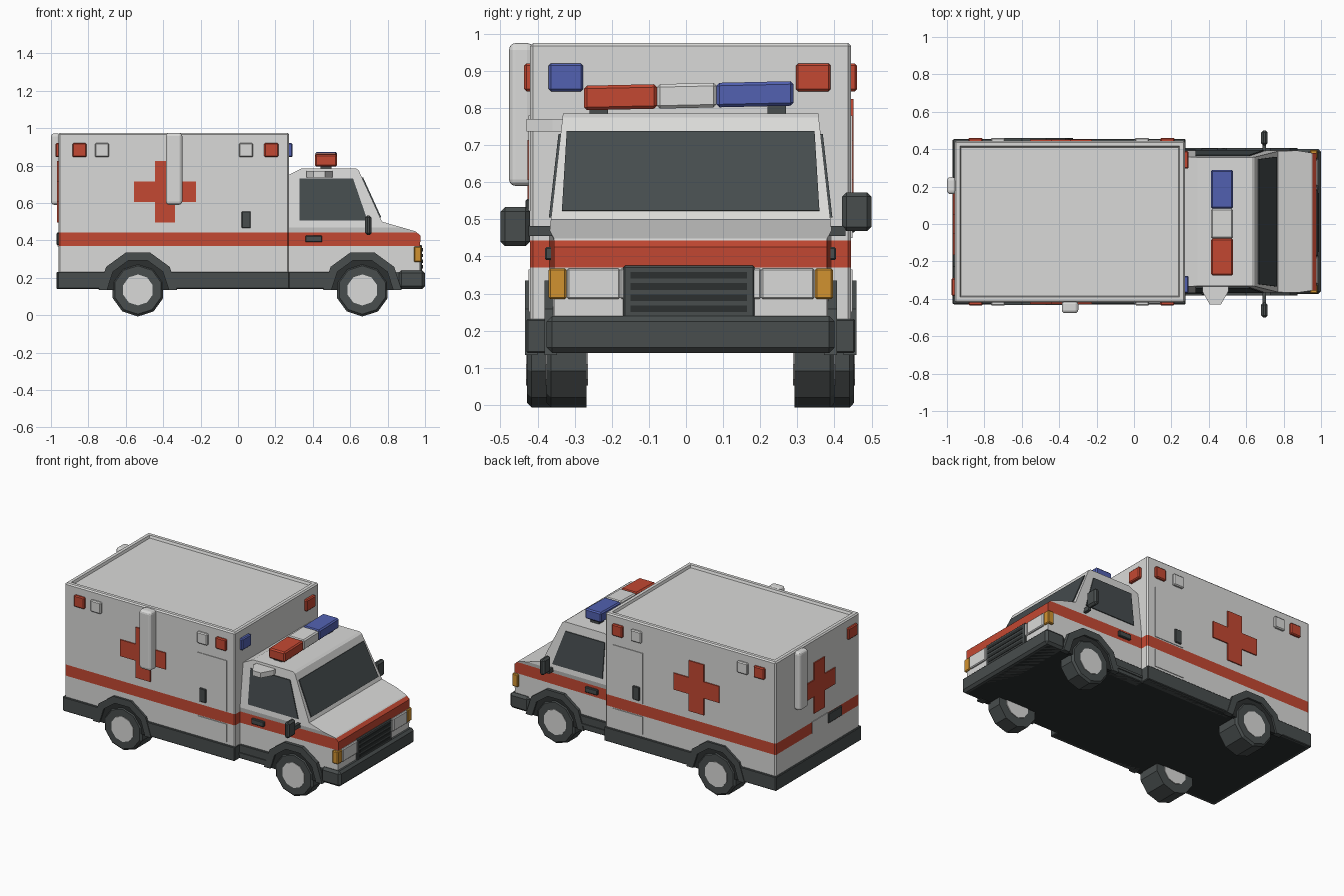
import bpy, bmesh, math
from mathutils import Vector

if "Cube" in bpy.data.objects:
    bpy.data.objects.remove(bpy.data.objects["Cube"])

CY = 0.0125            # centre line of the vehicle body
BOX_W, CAB_W = 0.4325, 0.38


def material(name, r, g, b):
    m = bpy.data.materials.new(name)
    m.use_nodes = True
    m.diffuse_color = (r, g, b, 1)
    m.node_tree.nodes["Principled BSDF"].inputs["Base Color"].default_value = (r, g, b, 1)
    return m


WHITE = material("body_white", 0.70, 0.70, 0.69)
RED = material("signal_red", 0.55, 0.065, 0.032)
DARK = material("dark_grey", 0.065, 0.075, 0.075)
GLASS = material("window_glass", 0.06, 0.072, 0.076)
BLUE = material("signal_blue", 0.085, 0.12, 0.44)
ORANGE = material("indicator_orange", 0.64, 0.29, 0.03)
BLACK = material("shadow_black", 0.025, 0.029, 0.029)


def finish(name, bm, *mats):
    bmesh.ops.recalc_face_normals(bm, faces=bm.faces)
    me = bpy.data.meshes.new(name)
    bm.to_mesh(me)
    bm.free()
    for m in mats:
        me.materials.append(m)
    ob = bpy.data.objects.new(name, me)
    bpy.context.collection.objects.link(ob)
    return ob


def cuboid(x0, x1, y0, y1, z0, z1, bevel=0.0, segments=1):
    bm = bmesh.new()
    bmesh.ops.create_cube(bm, size=1)
    for v in bm.verts:
        v.co = (x1 if v.co.x > 0 else x0, y1 if v.co.y > 0 else y0, z1 if v.co.z > 0 else z0)
    if bevel:
        bmesh.ops.bevel(bm, geom=bm.edges[:], offset=bevel, segments=segments,
                        profile=0.5, affect='EDGES')
    return bm


def block(name, x, y, z, mat, bevel=0.0, segments=1):
    return finish(name, cuboid(*x, *sorted(y), *z, bevel, segments), mat)


def extrude(points, vec):
    bm = bmesh.new()
    face = bm.faces.new([bm.verts.new(p) for p in points])
    new = bmesh.ops.extrude_face_region(bm, geom=[face])["geom"]
    bmesh.ops.translate(bm, vec=vec, verts=[v for v in new if isinstance(v, bmesh.types.BMVert)])
    if face.is_valid and len(face.link_faces if hasattr(face, "link_faces") else []) > 0:
        bm.faces.remove(face)
    return bm


def slab(name, points, vec, mat):
    return finish(name, extrude(points, vec), mat)


def paint_bands(bm):
    # Cut along the stripe and skirt heights, then colour by height
    for z in (0.23, 0.37, 0.443):
        bmesh.ops.bisect_plane(bm, geom=bm.verts[:] + bm.edges[:] + bm.faces[:],
                               plane_co=(0, 0, z), plane_no=(0, 0, 1))
    for f in bm.faces:
        z = f.calc_center_median().z
        f.material_index = 2 if z < 0.23 else 1 if 0.37 < z < 0.443 else 0
        if f.normal.z < -0.9 and z < 0.2:
            f.material_index = 3


def arc(x, y, r, a0, count):
    return [(x + r * math.cos(math.radians(a0 + 36 * k)), y,
             0.135 + r * math.sin(math.radians(a0 + 36 * k))) for k in range(count)]


# Rear box with a sunken roof panel
bm = cuboid(-0.96, 0.272, CY - BOX_W, CY + BOX_W, 0.14, 0.975, 0.008)
bm.normal_update()
top = max(bm.faces, key=lambda f: f.calc_center_median().z + f.calc_area())
bmesh.ops.inset_region(bm, faces=[top], thickness=0.03)
bmesh.ops.inset_region(bm, faces=[top], thickness=0.008, depth=-0.016)
bm.normal_update()
paint_bands(bm)
finish("rear_box", bm, WHITE, RED, DARK, BLACK)


# Cab: side profile, narrowed towards the roof
def cab_half(z):
    return CAB_W - 0.036 * max(0, (z - 0.47) / 0.315)


profile = [(0.26, 0.14), (0.97, 0.14), (0.975, 0.425), (0.95, 0.448), (0.77, 0.50),
           (0.645, 0.775), (0.63, 0.785), (0.34, 0.785), (0.26, 0.745)]
bm = extrude([(x, -1, z) for x, z in profile], (0, 2, 0))
bmesh.ops.bisect_plane(bm, geom=bm.verts[:] + bm.edges[:] + bm.faces[:],
                       plane_co=(0, 0, 0.47), plane_no=(0, 0, 1))
for v in bm.verts:
    half = cab_half(v.co.z) - (0.012 if v.co.x > 0.94 else 0)
    v.co.y = CY + math.copysign(half, v.co.y)
bmesh.ops.recalc_face_normals(bm, faces=bm.faces)
paint_bands(bm)
finish("cab", bm, WHITE, RED, DARK, BLACK)


# Windscreen
def screen_x(z):
    return 0.77 - (z - 0.50) * 0.125 / 0.275


corners = [(-0.347, 0.522), (0.347, 0.522), (0.334, 0.735), (-0.334, 0.735)]
slab("windscreen", [(screen_x(z), CY + y, z) for y, z in corners],
     Vector((0.275, 0, 0.125)).normalized() * 0.006, GLASS)

# Bumper, grille and lamps on the nose
block("front_bumper", (0.86, 1.0), (CY - 0.388, CY + 0.388), (0.14, 0.24), DARK, 0.015)
block("grille", (0.95, 0.985), (-0.17, 0.185), (0.235, 0.375), DARK, 0.005)
for i in range(4):
    z = 0.25 + i * 0.03
    block(f"grille_slot_{i + 1}", (0.98, 0.988), (-0.15, 0.165), (z, z + 0.018), BLACK)
for s, side in ((-1, "right"), (1, "left")):
    def across(a, b):
        return (CY + s * a, CY + s * b)
    block(f"{side}_headlight", (0.95, 0.985), across(0.19, 0.333), (0.285, 0.368), WHITE, 0.005)
    block(f"{side}_headlight_inner", (0.95, 0.982), across(0.125, 0.19), (0.285, 0.368), WHITE, 0.005)
    block(f"{side}_indicator", (0.94, 0.982), across(0.335, 0.383), (0.285, 0.368), ORANGE, 0.005)

crossbar, arm = 0.165, 0.054
cross = [(-arm, -crossbar), (arm, -crossbar), (arm, -arm), (crossbar, -arm), (crossbar, arm),
         (arm, arm), (arm, crossbar), (-arm, crossbar), (-arm, arm), (-crossbar, arm),
         (-crossbar, -arm), (-arm, -arm)]

# Parts repeated on both sides
for s, side in ((-1, "right"), (1, "left")):
    wall, cab_wall = CY + s * BOX_W, CY + s * CAB_W

    def out(base, a, b):
        return (base + s * a, base + s * b)

    # Side window and cab door handle
    shape = [(0.33, 0.505), (screen_x(0.505) - 0.075, 0.505),
             (screen_x(0.73) - 0.05, 0.73), (0.33, 0.73)]
    slab(f"{side}_cab_window", [(x, CY + s * cab_half(z), z) for x, z in shape],
         (0, s * 0.006, 0), GLASS)
    block(f"{side}_cab_handle", (0.36, 0.45), out(cab_wall, -0.01, 0.012), (0.39, 0.425), DARK, 0.004)

    # Wing mirror
    z = 0.48 if s < 0 else 0.52
    block(f"{side}_mirror", (0.68, 0.715), (s * 0.42, s * 0.50), (z - 0.052, z + 0.053), DARK, 0.012)
    block(f"{side}_mirror_arm", (0.688, 0.707), (s * 0.36, s * 0.43), (0.455, 0.482), DARK)

    # Cross, side door and its handle
    slab(f"{side}_cross", [(-0.39 + u, wall, 0.66 + v) for u, v in cross], (0, s * 0.007, 0), RED)
    block(f"{side}_door_upper", (0.0, 0.215), out(wall, -0.01, 0.004), (0.45, 0.78), WHITE)
    block(f"{side}_door_lower", (0.0, 0.215), out(wall, -0.01, 0.004), (0.25, 0.365), WHITE)
    block(f"{side}_door_handle", (0.02, 0.068), out(wall, -0.01, 0.012), (0.465, 0.555), DARK, 0.004)

    # Marker lamps
    for i, (x, m) in enumerate(((-0.847, RED), (-0.727, WHITE), (0.043, WHITE), (0.178, RED))):
        block(f"{side}_marker_{i + 1}", (x - 0.038, x + 0.038), out(wall, -0.01, 0.016),
              (0.845, 0.92), m, 0.006)

    # Skirts
    block(f"{side}_rear_skirt", (-0.965, -0.70), out(wall, -0.05, 0.01), (0.14, 0.232), DARK, 0.004)
    block(f"{side}_middle_skirt", (-0.37, 0.275), out(wall, -0.05, 0.01), (0.14, 0.232), DARK, 0.004)
    block(f"{side}_cab_skirt", (0.27, 0.50), out(cab_wall, -0.05, 0.008), (0.14, 0.232), DARK, 0.004)
    block(f"{side}_cab_step", (0.27, 0.48), out(cab_wall, 0, 0.014), (0.165, 0.18), DARK)

    # Wheels with arches
    for x, base, axle in ((-0.535, wall, "rear"), (0.665, cab_wall, "front")):
        name = f"{side}_{axle}"
        ring = arc(x, base - s * 0.02, 0.21, 0, 6) + arc(x, base - s * 0.02, 0.165, 0, 6)[::-1]
        slab(f"{name}_arch", ring, (0, s * 0.034, 0), DARK)
        slab(f"{name}_wheel_well", arc(x, base - s * 0.02, 0.17, 0, 6), (0, s * 0.022, 0), BLACK)
        inner = CY + s * 0.28
        bm = extrude(arc(x, inner, 0.142, 18, 10), (0, base + s * 0.008 - inner, 0))
        rim = [e for e in bm.edges if all(abs(v.co.y - base - s * 0.008) < 0.001 for v in e.verts)]
        bmesh.ops.bevel(bm, geom=rim, offset=0.012, segments=1, affect='EDGES')
        finish(f"{name}_tyre", bm, DARK)
        for label, y in (("hub", base), ("inner_hub", inner - s * 0.004)):
            slab(f"{name}_{label}", arc(x, y, 0.083, 18, 10), (0, s * 0.011, 0), WHITE)

# Lamps facing forward above the cab
block("front_blue_lamp", (0.26, 0.292), (-0.37, -0.277), (0.845, 0.92), BLUE, 0.006)
block("front_red_lamp", (0.26, 0.292), (0.296, 0.39), (0.845, 0.92), RED, 0.006)

# Rear face
block("rear_bumper", (-0.97, -0.93), (CY - 0.44, CY + 0.44), (0.14, 0.232), DARK, 0.004)
slab("rear_cross", [(-0.96, u, 0.66 + v) for u, v in cross], (-0.007, 0, 0), RED)
block("rear_lamp", (-0.976, -0.95), (-0.385, -0.29), (0.845, 0.92), RED, 0.006)
block("rear_stripe_gap", (-0.964, -0.956), (-0.09, 0.07), (0.368, 0.445), WHITE)
block("rear_handle", (-0.97, -0.95), (-0.23, -0.09), (0.375, 0.44), DARK, 0.004)

# Upright rounded tubes on the rear and right wall
block("rear_tube", (-1.0, -0.95), (0.16, 0.25), (0.59, 0.972), WHITE, 0.018, 3)
block("side_tube", (-0.386, -0.298), (-0.477, -0.41), (0.59, 0.975), WHITE, 0.018, 3)

# Roof light bar, slightly tilted, on two feet
for label, y0, y1, m in (("red", -0.275, -0.078, RED), ("white", -0.078, 0.082, WHITE),
                         ("blue", 0.082, 0.29, BLUE)):
    bm = cuboid(0.412, 0.53, y0, y1, 0.80, 0.866, 0.008)
    for v in bm.verts:
        v.co.z += v.co.y * 0.022
    finish(f"light_bar_{label}", bm, m)
for label, y in (("right", -0.235), ("left", 0.245)):
    block(f"light_bar_{label}_foot", (0.44, 0.50), (y - 0.025, y + 0.025), (0.78, 0.81), DARK)

# Spot lamp on the right edge of the cab roof
spot = [(0.365, -0.32), (0.505, -0.32), (0.505, -0.36), (0.465, -0.43), (0.405, -0.43), (0.365, -0.36)]
slab("spot_lamp", [(x, y, 0.737) for x, y in spot], (0, 0, 0.033), WHITE)
